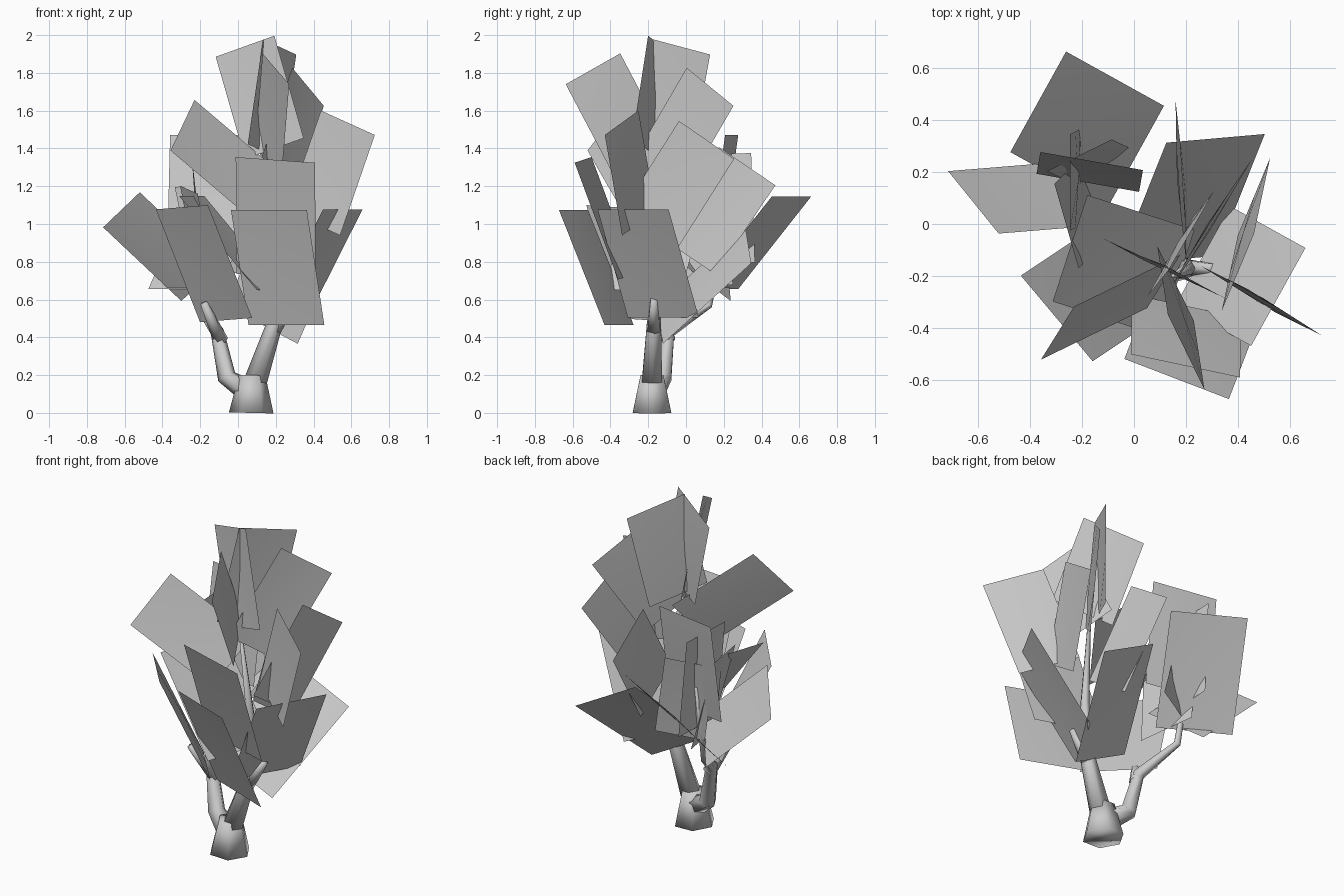
import bpy, bmesh
from math import sin, cos, pi, radians
from mathutils import Vector

if "Cube" in bpy.data.objects:
    bpy.data.objects.remove(bpy.data.objects["Cube"])


def finish(name, bm):
    me = bpy.data.meshes.new(name)
    bm.normal_update()
    bm.to_mesh(me)
    bm.free()
    me.polygons.foreach_set("use_smooth", [True] * len(me.polygons))
    ob = bpy.data.objects.new(name, me)
    bpy.context.collection.objects.link(ob)


def limb(name, r0, r1, *path, sides=6):
    """Low-poly tube tapering evenly from r0 to r1 along the path."""
    pts = [Vector(p) for p in path]
    last = len(pts) - 1
    bm = bmesh.new()
    rings = []
    for i, p in enumerate(pts):
        d = (pts[min(i + 1, last)] - pts[max(i - 1, 0)]).normalized()
        u = Vector((0, 1, 0)).cross(d).normalized()
        v = d.cross(u)
        r = r0 + (r1 - r0) * i / last
        angles = [2 * pi * k / sides for k in range(sides)]
        rings.append([bm.verts.new(p + r * (u * cos(t) + v * sin(t))) for t in angles])
    for a, b in zip(rings, rings[1:]):
        for k in range(sides):
            n = (k + 1) % sides
            bm.faces.new((a[k], a[n], b[n], b[k]))
    bm.faces.new(rings[0][::-1])
    bm.faces.new(rings[-1])
    finish(name, bm)


def leaf_card(name, width, length, centre, heading, slope, tilt, bend=0.012):
    """Cupped rectangle: its width edge has a heading and slope, then it tilts about that edge."""
    a, e, t = radians(heading), radians(slope), radians(tilt)
    across = Vector((cos(a) * cos(e), sin(a) * cos(e), sin(e)))
    out = Vector((sin(a), -cos(a), 0))
    along = out.cross(across) * cos(t) + out * sin(t)
    normal = across.cross(along)
    bm = bmesh.new()
    bmesh.ops.create_grid(bm, x_segments=2, y_segments=2, size=1)
    for v in bm.verts:
        x, y = v.co.x, v.co.y
        v.co = (Vector(centre) + across * (x * width / 2) + along * (y * length / 2)
                - normal * (bend * (1 - x * x) * (1 - y * y)))
    finish(name, bm)


# Flared trunk foot, then the two main branches
limb("trunk_foot", .118, .07, (.07, -.18, 0), (.075, -.18, .20))
limb("main_branch", .062, .008, (.09, -.18, .16), (.19, -.17, .46), (.21, -.17, .8),
     (.15, -.2, 1.4))
limb("left_branch", .064, .008, (.05, -.17, .12), (-.06, -.12, .19), (-.11, -.09, .43),
     (-.21, .12, .57), (-.22, .22, 1.05))

# Short twigs at the base of the outer foliage
for name, start, end in [("left_twig", (-.09, -.09, .38), (-.18, -.20, .58)),
                         ("right_twig", (.19, -.17, .44), (.30, -.17, .60))]:
    limb(name, .04, .02, start, end)

# Large lower foliage: centre, heading, slope, tilt
lower = [
    ((.21, -.475, .77), -21, 0, 23),
    ((.41, -.20, .79), 61, 0, 30),
    ((-.18, -.285, .79), -50, 3, 25),
    ((.22, .095, .68), 185, 28, 43),
    ((-.04, -.16, .90), 72, 0, -41),
    ((-.18, .365, .90), 151, 0, 42),
    ((.20, -.43, 1.03), -12, -4, 20),
]
for i, card in enumerate(lower, 1):
    leaf_card(f"lower_leaf_{i}", .43, .66, *card)

# Smaller upper foliage
upper = [
    ((-.41, .10, .88), 129, -31, -37),
    ((.49, -.295, 1.27), -32, -21, -2),
    ((.43, -.04, 1.21), 78, -34, 6),
    ((.18, .165, 1.07), 91, -34, -3),
    ((-.09, -.32, 1.35), 58, 48, -25),
    ((.29, -.01, 1.49), 56, -34, -2),
    ((.115, -.17, 1.67), -25, 18, -1),
    ((.18, -.075, 1.66), 60, -13, 2),
    ((.18, -.36, 1.57), -64, -27, 8),
]
for i, card in enumerate(upper, 1):
    leaf_card(f"upper_leaf_{i}", .36, .57, *card)

# Upright cards around the left branch
leaf_card("left_leaf_1", .40, .61, (-.17, .20, 1.17), -10, 0, -8)
leaf_card("left_leaf_2", .37, .58, (-.225, .17, 1.08), -90, -2, 4)
leaf_card("left_leaf_3", .28, .50, (-.16, .24, .97), 206, -8, 10)
leaf_card("left_leaf_4", .34, .54, (-.21, .04, .92), -74, -7, 13)
